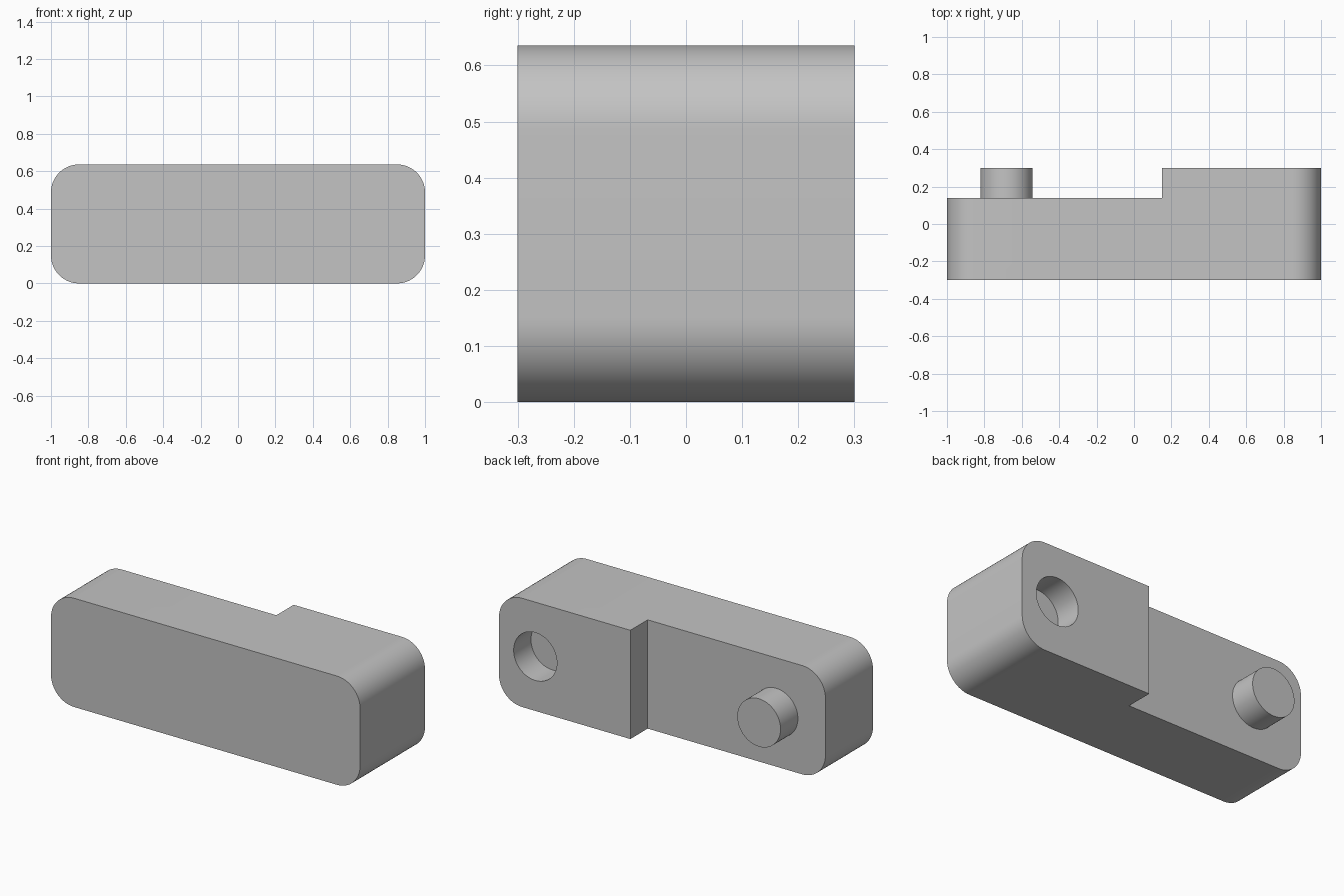
import bpy
import bmesh
from math import sin, cos, pi, radians

cube = bpy.data.objects.get("Cube")
if cube:
    bpy.data.objects.remove(cube, do_unlink=True)

HEIGHT, RADIUS = 0.636, 0.15
FRONT, LEDGE, BACK = -0.30, 0.14, 0.30
STEP_X, PEG_X, HOLE_X = 0.15, -0.682, 0.765
PEG_RADIUS = 0.14

grey = bpy.data.materials.new("plain_grey")
grey.use_nodes = True
grey.diffuse_color = (0.55, 0.55, 0.55, 1)
grey.node_tree.nodes["Principled BSDF"].inputs["Base Color"].default_value = (0.55, 0.55, 0.55, 1)


def prism(name, outline, y0, y1):
    """Extrude an (x, z) outline from y0 to y1."""
    bm = bmesh.new()
    face = bm.faces.new([bm.verts.new((x, y0, z)) for x, z in outline])
    new = bmesh.ops.extrude_face_region(bm, geom=[face])["geom"]
    verts = [v for v in new if isinstance(v, bmesh.types.BMVert)]
    bmesh.ops.translate(bm, verts=verts, vec=(0, y1 - y0, 0))
    bmesh.ops.recalc_face_normals(bm, faces=bm.faces)
    mesh = bpy.data.meshes.new(name)
    bm.to_mesh(mesh)
    bm.free()
    mesh.materials.append(grey)
    obj = bpy.data.objects.new(name, mesh)
    bpy.context.collection.objects.link(obj)
    return obj


def arc(cx, cz, r, start, end, steps):
    angles = [start + (end - start) * i / steps for i in range(steps + 1)]
    return [(cx + r * cos(a), cz + r * sin(a)) for a in angles]


def circle(cx, r):
    return arc(cx, HEIGHT / 2, r, 0, 2 * pi, 64)[:-1]


def cut(target, cutter):
    """Subtract the cutter, bake the result and discard the cutter."""
    cutter.hide_render = True
    mod = target.modifiers.new("cut", "BOOLEAN")
    mod.operation, mod.solver, mod.object = "DIFFERENCE", "EXACT", cutter
    bpy.context.view_layer.objects.active = target
    bpy.ops.object.modifier_apply(modifier=mod.name)
    bpy.data.objects.remove(cutter, do_unlink=True)


# Rounded block
corners = [(1, 1), (-1, 1), (-1, -1), (1, -1)]
outline = []
for i, (sx, sz) in enumerate(corners):
    outline += arc(sx * (1 - RADIUS), HEIGHT / 2 + sz * (HEIGHT / 2 - RADIUS),
                   RADIUS, i * pi / 2, (i + 1) * pi / 2, 16)
body = prism("link_body", outline, FRONT, BACK)

# Stepped-down half and blind socket, both open to the back
cut(body, prism("step_cutter", [(-2, -1), (STEP_X, -1), (STEP_X, 2), (-2, 2)], LEDGE, 1))
cut(body, prism("socket_cutter", circle(HOLE_X, PEG_RADIUS), LEDGE, 1))

# Round peg standing on the ledge
peg = prism("peg", circle(PEG_X, PEG_RADIUS), LEDGE - 0.01, BACK)

# Smooth the curved walls, keep the rims sharp
bpy.ops.object.select_all(action="DESELECT")
for obj in (body, peg):
    obj.select_set(True)
bpy.context.view_layer.objects.active = body
bpy.ops.object.shade_smooth_by_angle(angle=radians(30))
